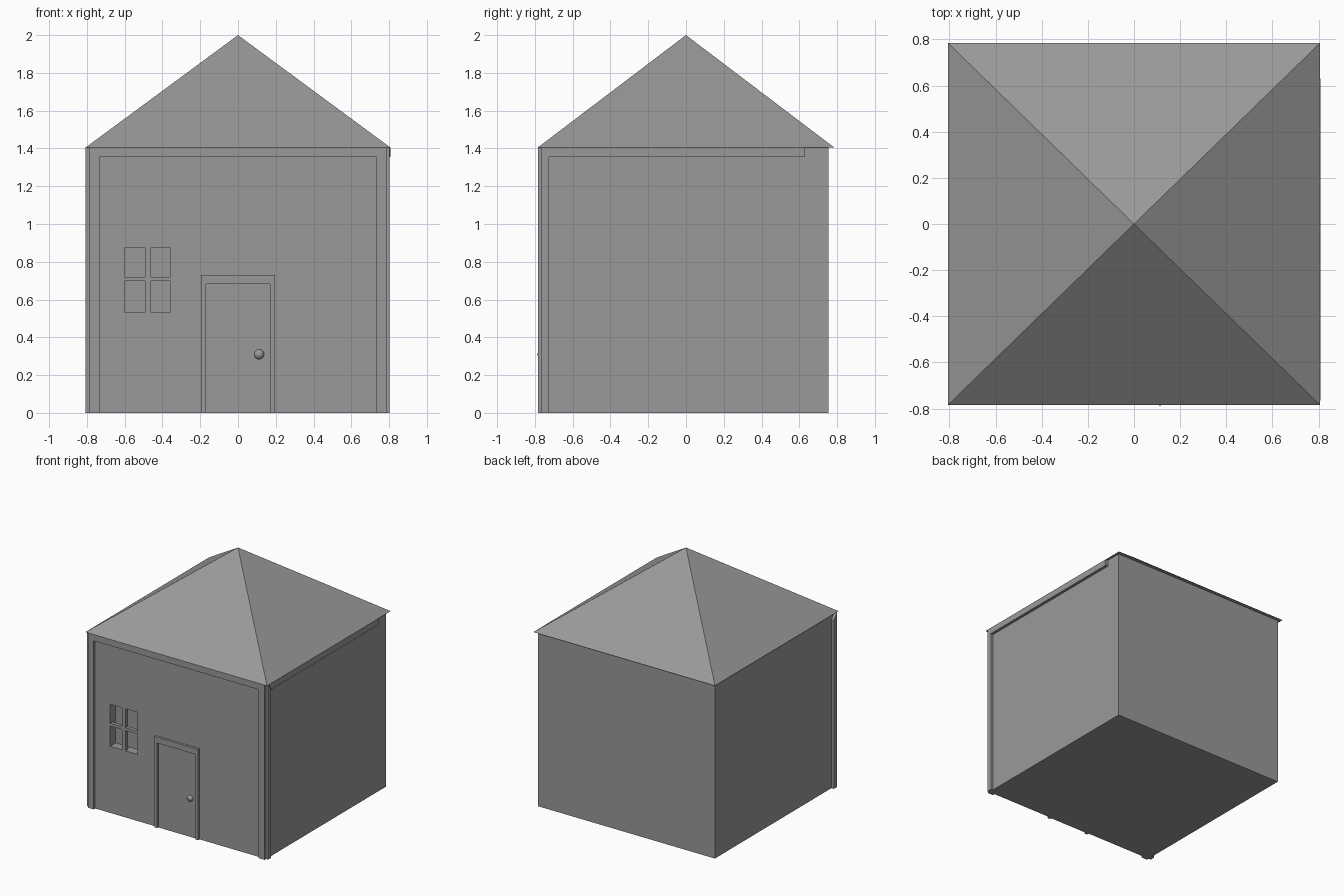
import bpy
import bmesh

if "Cube" in bpy.data.objects:
    bpy.data.objects.remove(bpy.data.objects["Cube"])

EAVE = 1.405            # height where the walls meet the roof
WX = 0.785              # half width of the walls
YF, YB = -0.765, 0.755  # front and back wall planes

grey = bpy.data.materials.new("dark_grey")
grey.diffuse_color = (0.32, 0.32, 0.32, 1)
grey.use_nodes = True
grey.node_tree.nodes["Principled BSDF"].inputs["Base Color"].default_value = grey.diffuse_color


def mesh_object(name, verts, faces):
    me = bpy.data.meshes.new(name)
    me.from_pydata(verts, [], faces)
    bm = bmesh.new()
    bm.from_mesh(me)
    bmesh.ops.recalc_face_normals(bm, faces=bm.faces)
    bm.to_mesh(me)
    bm.free()
    me.materials.append(grey)
    ob = bpy.data.objects.new(name, me)
    bpy.context.collection.objects.link(ob)
    return ob


def prism(name, outline, axis, a, b):
    """Extrude an outline from a to b along 'x' (outline in y,z) or 'y' (outline in x,z)."""
    n = len(outline)
    place = (lambda p, d: (d, p[0], p[1])) if axis == 'x' else (lambda p, d: (p[0], d, p[1]))
    verts = [place(p, d) for d in (a, b) for p in outline]
    faces = [list(range(n)), list(range(n, 2 * n))]
    faces += [[i, (i + 1) % n, n + (i + 1) % n, n + i] for i in range(n)]
    return mesh_object(name, verts, faces)


def box(name, x0, x1, y0, y1, z0, z1):
    return prism(name, [(x0, z0), (x1, z0), (x1, z1), (x0, z1)], 'y', y0, y1)


# walls with a recessed window opening
wl, wr, wb, wt = -0.6, -0.358, 0.535, 0.872
walls = box("walls", -WX, WX, YF, YB, 0, EAVE)
cutter = box("window_cutter", wl, wr, YF - 0.1, YF + 0.07, wb, wt)
cutter.hide_render = True
cutter.hide_viewport = True
cut = walls.modifiers.new("window_opening", 'BOOLEAN')
cut.operation = 'DIFFERENCE'
cut.solver = 'EXACT'
cut.object = cutter

# window bars
box("window_bar_upright", -0.493, -0.464, YF, YF + 0.03, wb, wt)
box("window_bar_left", wl, -0.493, YF, YF + 0.03, 0.697, 0.72)
box("window_bar_right", -0.464, wr, YF, YF + 0.03, 0.697, 0.72)

# pyramid roof
rx, ry = 0.807, 0.785
mesh_object("roof",
            [(-rx, -ry, EAVE), (rx, -ry, EAVE), (rx, ry, EAVE), (-rx, ry, EAVE), (0, 0, 2)],
            [(3, 2, 1, 0), (0, 1, 4), (1, 2, 4), (2, 3, 4), (3, 0, 4)])

# mitred trim boards on the front
TZ, TX, TY = 1.354, 0.733, -0.784
prism("front_fascia", [(-WX, EAVE), (WX, EAVE), (TX, TZ), (-TX, TZ)], 'y', TY, YF)
for side, s, out in (("left", -1, 0.807), ("right", 1, 0.803)):
    prism("front_corner_board_" + side,
          [(s * WX, 0), (s * TX, 0), (s * TX, TZ), (s * WX, EAVE)], 'y', TY, YF)
    # corner board wrapping onto the side wall
    prism("side_corner_board_" + side,
          [(YF, 0), (-0.725, 0), (-0.725, TZ), (YF, EAVE)], 'x', s * WX, s * out)

# fascia under the right eave
prism("side_fascia", [(YF, EAVE), (0.63, EAVE), (0.63, TZ), (-0.725, TZ)], 'x', WX, 0.808)

# door frame, one arch-shaped outline
ox, ix, oz, iz = 0.195, 0.17, 0.73, 0.683
prism("door_frame", [(-ox, 0), (-ox, oz), (ox, oz), (ox, 0),
                     (ix, 0), (ix, iz), (-ix, iz), (-ix, 0)], 'y', TY, YF)
# door panel
box("door", -ix, ix, YF - 0.004, YF, 0, iz)

# door knob
bpy.ops.mesh.primitive_uv_sphere_add(segments=24, ring_count=12, radius=0.029,
                                     location=(0.112, -0.757, 0.31))
knob = bpy.context.object
knob.name = "door_knob"
knob.data.materials.append(grey)
bpy.ops.object.shade_smooth()
